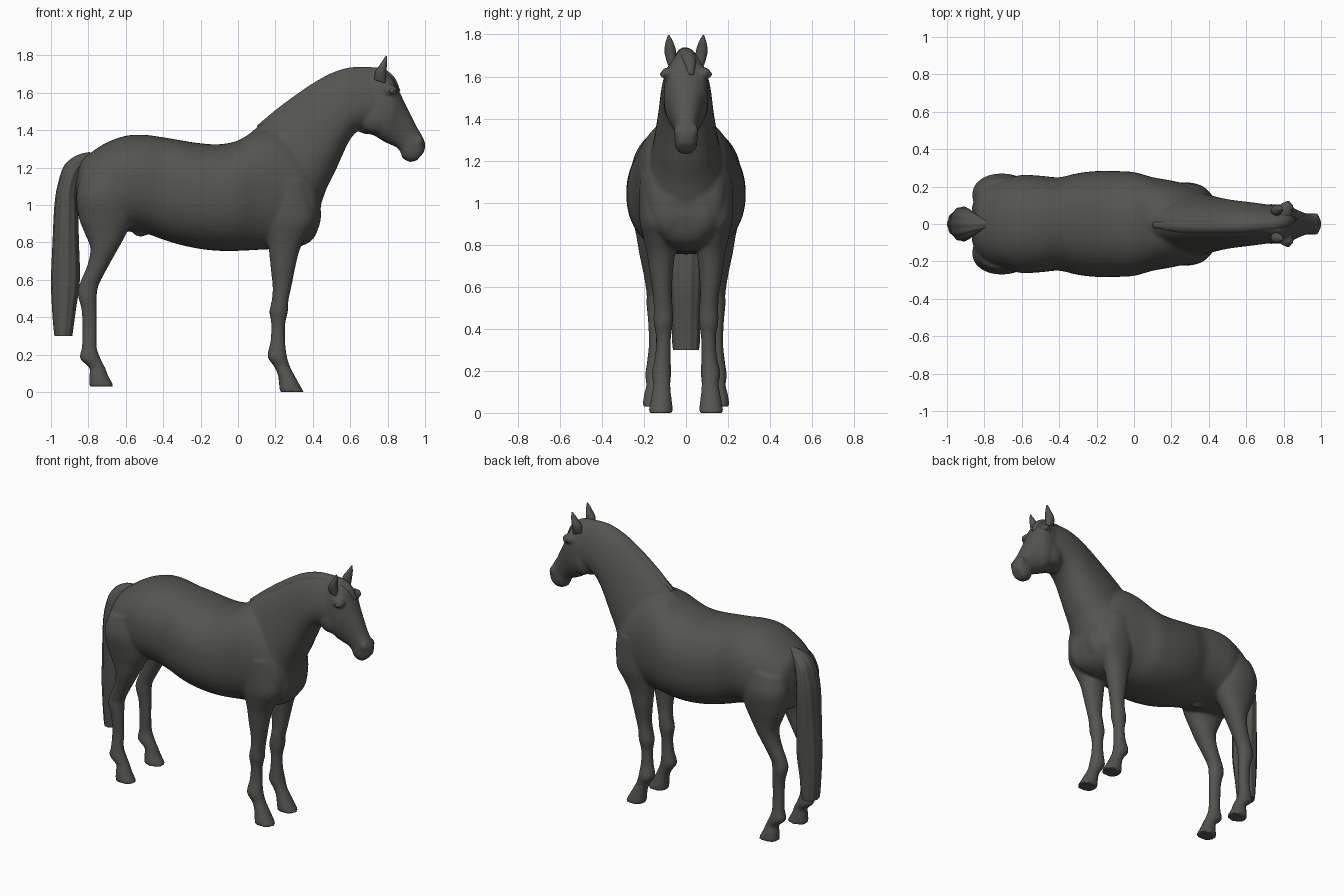
import bpy, bmesh, math
from mathutils import Vector

coat = bpy.data.materials.new("dark_grey_coat")
coat.diffuse_color = (0.088, 0.09, 0.08, 1)


def spline(rings, steps=5):
    """Catmull-Rom blend through the given rings."""
    out, n = [], len(rings)
    for i in range(n - 1):
        a, b, c, d = (rings[max(0, min(n - 1, j))] for j in (i - 1, i, i + 1, i + 2))
        for s in range(steps):
            t = s / steps
            out.append([0.5 * (2 * q + (r - p) * t + (2 * p - 5 * q + 4 * r - w) * t * t
                               + (3 * q - p - 3 * r + w) * t ** 3)
                        for p, q, r, w in zip(a, b, c, d)])
    return out + [list(rings[-1])]


def loft(bm, rings, side=1, egg=0.0, power=0.95, ripple=0.0, segs=32):
    """Ring = (x1, z1, x2, z2, half width[, y]): two opposite outline points in side view."""
    loops = []
    for r in spline([tuple(k) + (0,) * (6 - len(k)) for k in rings]):
        x1, z1, x2, z2, w, y = r
        loop = []
        for k in range(segs):
            a = 2 * math.pi * k / segs
            c, s = math.cos(a), math.sin(a)
            c = math.copysign(abs(c) ** power, c)
            s = math.copysign(abs(s) ** power, s)
            g = 1 + ripple * math.cos(11 * a)
            px = (x1 + x2) / 2 + (x1 - x2) / 2 * c * g
            pz = (z1 + z2) / 2 + (z1 - z2) / 2 * c * g
            py = y + max(w, 0.002) * s * (1 + egg * c) * g
            loop.append(bm.verts.new((px, side * py, pz)))
        loops.append(loop)
    for p, q in zip(loops, loops[1:]):
        for k in range(segs):
            j = (k + 1) % segs
            bm.faces.new((p[k], p[j], q[j], q[k]))
    bm.faces.new(loops[0])
    bm.faces.new(loops[-1])


def ball(bm, centre, size):
    made = bmesh.ops.create_uvsphere(bm, u_segments=24, v_segments=14, radius=1)["verts"]
    for v in made:
        v.co = Vector(centre) + Vector([a * b for a, b in zip(v.co, size)])


def finish(name, bm, voxel=None, rounds=5):
    bmesh.ops.recalc_face_normals(bm, faces=bm.faces)
    me = bpy.data.meshes.new(name)
    bm.to_mesh(me)
    bm.free()
    me.materials.append(coat)
    me.polygons.foreach_set("use_smooth", [True] * len(me.polygons))
    ob = bpy.data.objects.new(name, me)
    bpy.context.collection.objects.link(ob)
    if voxel:
        m = ob.modifiers.new("fuse", 'REMESH')
        m.mode = 'VOXEL'
        m.voxel_size = voxel
        m.use_smooth_shade = True
        s = ob.modifiers.new("soften", 'SMOOTH')
        s.factor = 0.5
        s.iterations = rounds
    return ob


body = bmesh.new()

# trunk: rump, belly, chest
loft(body, [
    (-.868, 1.12, -.865, .97, .09), (-.84, 1.23, -.83, .89, .175),
    (-.78, 1.285, -.78, .88, .215), (-.70, 1.335, -.70, .87, .24),
    (-.60, 1.37, -.60, .86, .262), (-.50, 1.375, -.50, .85, .258),
    (-.40, 1.362, -.40, .815, .25), (-.30, 1.345, -.30, .785, .272),
    (-.20, 1.33, -.20, .765, .283), (-.10, 1.325, -.10, .755, .283),
    (0, 1.345, 0, .755, .277), (.10, 1.40, .10, .76, .25),
    (.20, 1.41, .20, .765, .232), (.30, 1.36, .30, .77, .21),
    (.38, 1.25, .38, .80, .185), (.42, 1.15, .42, .85, .15),
    (.445, 1.05, .44, .93, .08)], power=0.9, segs=48)

# neck: crest point, then throat point
loft(body, [
    (0, 1.33, .36, .85, .18), (.10, 1.415, .43, .97, .175),
    (.20, 1.50, .475, 1.09, .155), (.30, 1.575, .52, 1.18, .14),
    (.40, 1.645, .56, 1.27, .128), (.50, 1.70, .60, 1.35, .12),
    (.60, 1.73, .65, 1.40, .112), (.70, 1.73, .74, 1.42, .10)], egg=-0.25)

# head: forehead point, then jaw point
loft(body, [
    (.70, 1.735, .63, 1.43, .07), (.77, 1.72, .66, 1.385, .095),
    (.825, 1.68, .72, 1.375, .105), (.857, 1.62, .77, 1.345, .103),
    (.885, 1.56, .81, 1.325, .085), (.92, 1.49, .845, 1.31, .068),
    (.955, 1.42, .868, 1.285, .057), (.985, 1.37, .88, 1.25, .056),
    (1.0, 1.33, .92, 1.23, .05), (.997, 1.285, .955, 1.237, .035)], power=0.85)

# sheath under the belly
ball(body, (-.52, 0, .865), (.045, .035, .035))

for side in (1, -1):
    # hind leg: front edge point, then back edge point
    loft(body, [
        (-.56, 1.20, -.84, 1.15, .10, .14), (-.55, 1.05, -.865, 1.05, .115, .155),
        (-.56, .93, -.85, .93, .10, .155), (-.60, .84, -.82, .85, .082, .155),
        (-.65, .75, -.79, .77, .068, .155), (-.70, .66, -.805, .68, .054, .15),
        (-.745, .57, -.85, .57, .043, .145), (-.755, .51, -.857, .52, .043, .145),
        (-.755, .44, -.837, .44, .036, .145), (-.755, .33, -.832, .33, .032, .145),
        (-.755, .24, -.835, .24, .036, .15), (-.735, .18, -.845, .18, .044, .15),
        (-.71, .13, -.795, .13, .039, .15), (-.695, .09, -.795, .09, .046, .153),
        (-.662, .03, -.797, .03, .055, .153)], side)
    # front leg with shoulder
    loft(body, [
        (.38, 1.13, .12, 1.13, .085, .135), (.41, .93, .14, .93, .082, .14),
        (.37, .84, .155, .84, .075, .13), (.33, .76, .165, .76, .067, .12),
        (.305, .66, .175, .66, .055, .118), (.285, .56, .185, .56, .045, .112),
        (.27, .49, .18, .49, .046, .108), (.267, .43, .168, .43, .046, .108),
        (.252, .36, .178, .36, .036, .107), (.252, .27, .173, .27, .037, .11),
        (.262, .19, .158, .19, .047, .117), (.277, .14, .19, .14, .041, .115),
        (.302, .09, .213, .09, .046, .117), (.352, 0, .223, 0, .06, .12)], side)
    # brow, cheek, nostril and breast muscle swellings
    ball(body, (.815, side * .088, 1.615), (.04, .032, .028))
    ball(body, (.735, side * .062, 1.475), (.085, .045, .09))
    ball(body, (.968, side * .04, 1.34), (.022, .02, .028))
    ball(body, (.375, side * .075, .95), (.07, .08, .12))
finish("horse_body", body, voxel=0.01)

# ears
for side, name in ((1, "left_ear"), (-1, "right_ear")):
    bm = bmesh.new()
    loft(bm, [
        (.79, 1.65, .73, 1.67, .02, .068), (.793, 1.71, .735, 1.715, .028, .074),
        (.797, 1.755, .762, 1.755, .021, .078), (.797, 1.797, .789, 1.797, .004, .082)],
        side, segs=20)
    finish(name, bm)

# eyes
for side, name in ((1, "left_eye"), (-1, "right_eye")):
    bm = bmesh.new()
    ball(bm, (.822, side * .1, 1.61), (.02, .023, .017))
    finish(name, bm)

# mane along the crest, ending in a forelock
bm = bmesh.new()
loft(bm, [
    (.10, 1.423, .13, 1.38, .02, -.005), (.20, 1.507, .25, 1.43, .036, -.012),
    (.30, 1.582, .35, 1.49, .042, -.014), (.40, 1.65, .44, 1.55, .043, -.014),
    (.50, 1.705, .53, 1.60, .043, -.012), (.60, 1.735, .61, 1.63, .043, -.008),
    (.70, 1.737, .69, 1.64, .043, 0), (.775, 1.728, .74, 1.65, .04, .005),
    (.835, 1.685, .79, 1.64, .034, .015), (.868, 1.61, .835, 1.60, .012, .025)])
finish("mane", bm)

# tail with strand ridges
bm = bmesh.new()
loft(bm, [
    (-.79, 1.283, -.79, 1.18, .03), (-.86, 1.265, -.835, 1.17, .055),
    (-.925, 1.215, -.85, 1.12, .08), (-.96, 1.12, -.86, 1.05, .09),
    (-.98, 1.0, -.855, .97, .092), (-.99, .80, -.85, .80, .085),
    (-.998, .60, -.845, .60, .076), (-.993, .45, -.865, .45, .068),
    (-.985, .34, -.88, .34, .065), (-.98, .30, -.885, .30, .061)],
    ripple=0.025, segs=66)
finish("tail", bm)

# keep the flat end of the tail crisp
for ob in list(bpy.context.scene.objects):
    bpy.ops.object.select_all(action='DESELECT')
    if ob.name == "tail":
        ob.select_set(True)
        bpy.context.view_layer.objects.active = ob
        bpy.ops.object.shade_smooth_by_angle(angle=math.radians(50))
